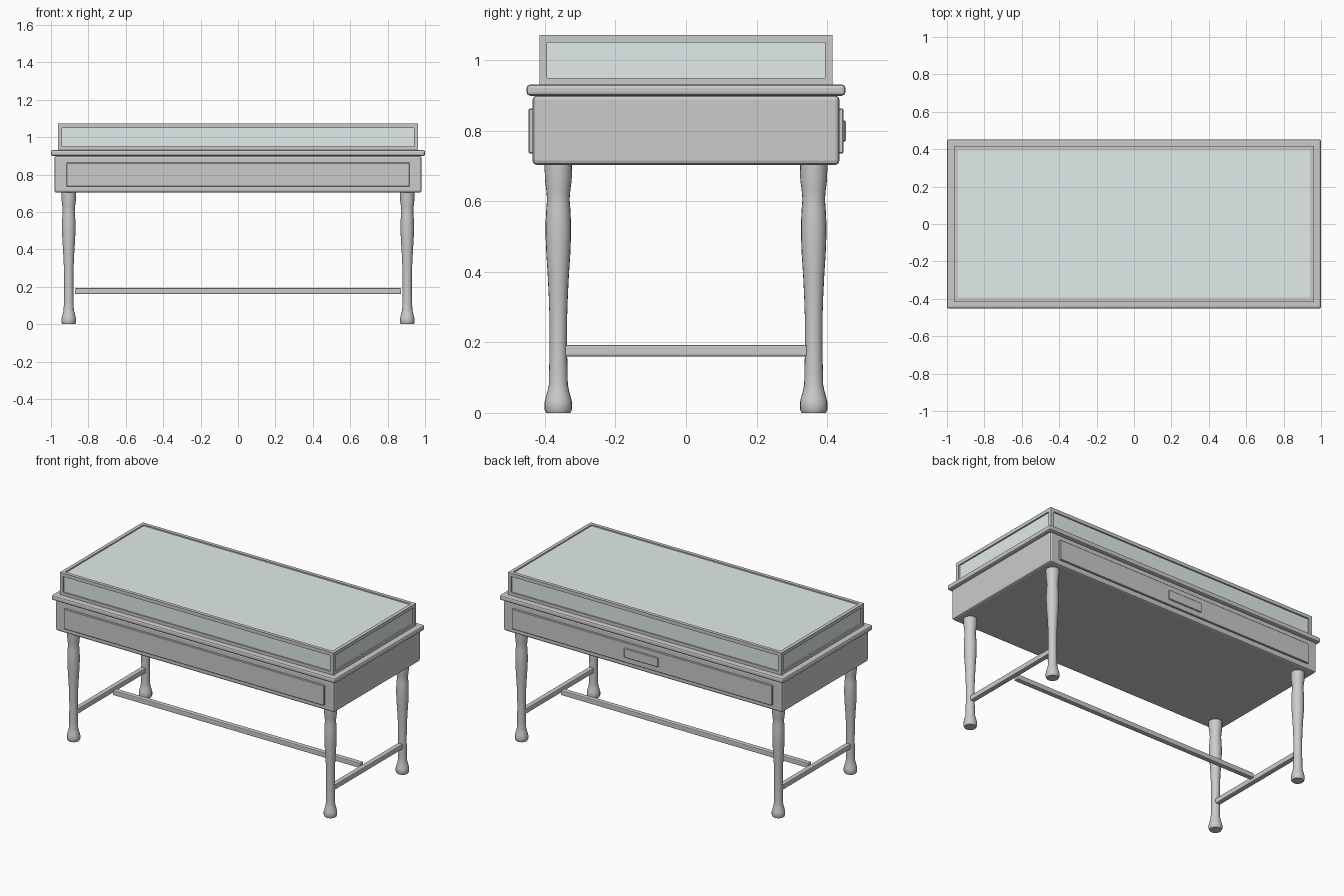
import bpy, bmesh, math
from mathutils import Vector

if "Cube" in bpy.data.objects:
    bpy.data.objects.remove(bpy.data.objects["Cube"])

def finish(bm, name, mat=None):
    bmesh.ops.recalc_face_normals(bm, faces=bm.faces)
    me = bpy.data.meshes.new(name)
    bm.to_mesh(me)
    bm.free()
    ob = bpy.data.objects.new(name, me)
    bpy.context.collection.objects.link(ob)
    if mat:
        me.materials.append(mat)
    return ob

def box(name, x, y, z, bevel=0.0, segments=2, mat=None):
    """Box from (min, max) ranges, with optional rounded edges."""
    bm = bmesh.new()
    bmesh.ops.create_cube(bm, size=1)
    for v in bm.verts:
        v.co = Vector([(r[0] + r[1]) / 2 + c * (r[1] - r[0])
                       for c, r in zip(v.co, (x, y, z))])
    ob = finish(bm, name, mat)
    if bevel:
        mod = ob.modifiers.new("edge_bevel", 'BEVEL')
        mod.width, mod.segments = bevel, segments
    return ob

def lathe(name, profile, loc, sides=20):
    """Capped turned part from (radius, height) points."""
    bm = bmesh.new()
    rings = [[bm.verts.new((r * math.cos(2 * math.pi * i / sides),
                            r * math.sin(2 * math.pi * i / sides), z))
              for i in range(sides)] for r, z in profile]
    for a, b in zip(rings, rings[1:]):
        for i in range(sides):
            j = (i + 1) % sides
            bm.faces.new((a[i], a[j], b[j], b[i]))
    bm.faces.new(rings[0][::-1])
    bm.faces.new(rings[-1])
    ob = finish(bm, name)
    ob.location = loc
    for o in bpy.context.selected_objects:
        o.select_set(False)
    ob.select_set(True)
    bpy.context.view_layer.objects.active = ob
    bpy.ops.object.shade_smooth_by_angle(angle=math.radians(40))
    return ob

def span(c, half):
    return (c - half, c + half)

glass = bpy.data.materials.new("glass")
glass.diffuse_color = (0.75, 0.84, 0.82, 1)
glass.use_nodes = True
glass.node_tree.nodes["Principled BSDF"].inputs["Base Color"].default_value = glass.diffuse_color

# Table body and overhanging ledge
box("table_body", span(0, .982), span(0, .435), (.703, .9), .012)
box("table_ledge", span(0, 1), span(0, .452), (.899, .931), .01)

# Raised panels on front and back, plaque on the back
box("front_panel", span(0, .917), (-.446, -.42), (.735, .863), .003, 1)
box("back_panel", span(0, .917), (.42, .446), (.735, .863), .003, 1)
box("back_plaque", span(0, .12), (.44, .453), (.769, .829), .003, 1)

# Display case: frame bars around a recessed glass box
X, Y, Z0, Z1, T = .963, .416, .928, 1.072, .022
for s, side in ((-1, "left"), (1, "right")):
    for e, end in ((-1, "front"), (1, "back")):
        box(f"case_post_{side}_{end}", span(s * (X - T / 2), T / 2),
            span(e * (Y - T / 2), T / 2), (Z0 + T, Z1 - T))
for z, level in ((Z0 + T / 2, "bottom"), (Z1 - T / 2, "top")):
    for s, side, end in ((-1, "left", "front"), (1, "right", "back")):
        box(f"case_{level}_rail_{end}", span(0, X),
            span(s * (Y - T / 2), T / 2), span(z, T / 2))
        box(f"case_{level}_rail_{side}", span(s * (X - T / 2), T / 2),
            span(0, Y - T), span(z, T / 2))
box("case_glass", span(0, X - .009), span(0, Y - .009),
    (Z0 + .005, Z1 - .008), mat=glass)

# Turned legs
leg_profile = [(.034, 0), (.039, .01), (.039, .03), (.036, .042), (.03, .065),
               (.027, .08), (.026, .12), (.0245, .2), (.025, .27),
               (.027, .33), (.03, .39), (.034, .45), (.036, .5), (.036, .54),
               (.034, .58), (.032, .605), (.034, .63), (.038, .66), (.039, .71)]
LX, LY = .905, .362
for s, side in ((-1, "left"), (1, "right")):
    for e, end in ((-1, "front"), (1, "back")):
        lathe(f"{end}_{side}_leg", leg_profile, (s * LX, e * LY, 0))
    # Side stretcher between front and back legs
    box(f"{side}_stretcher", span(s * LX, .016), span(0, .344), (.16, .193), .005)

# Long centre stretcher
box("centre_stretcher", span(0, .872), span(0, .016), (.161, .193), .005)
